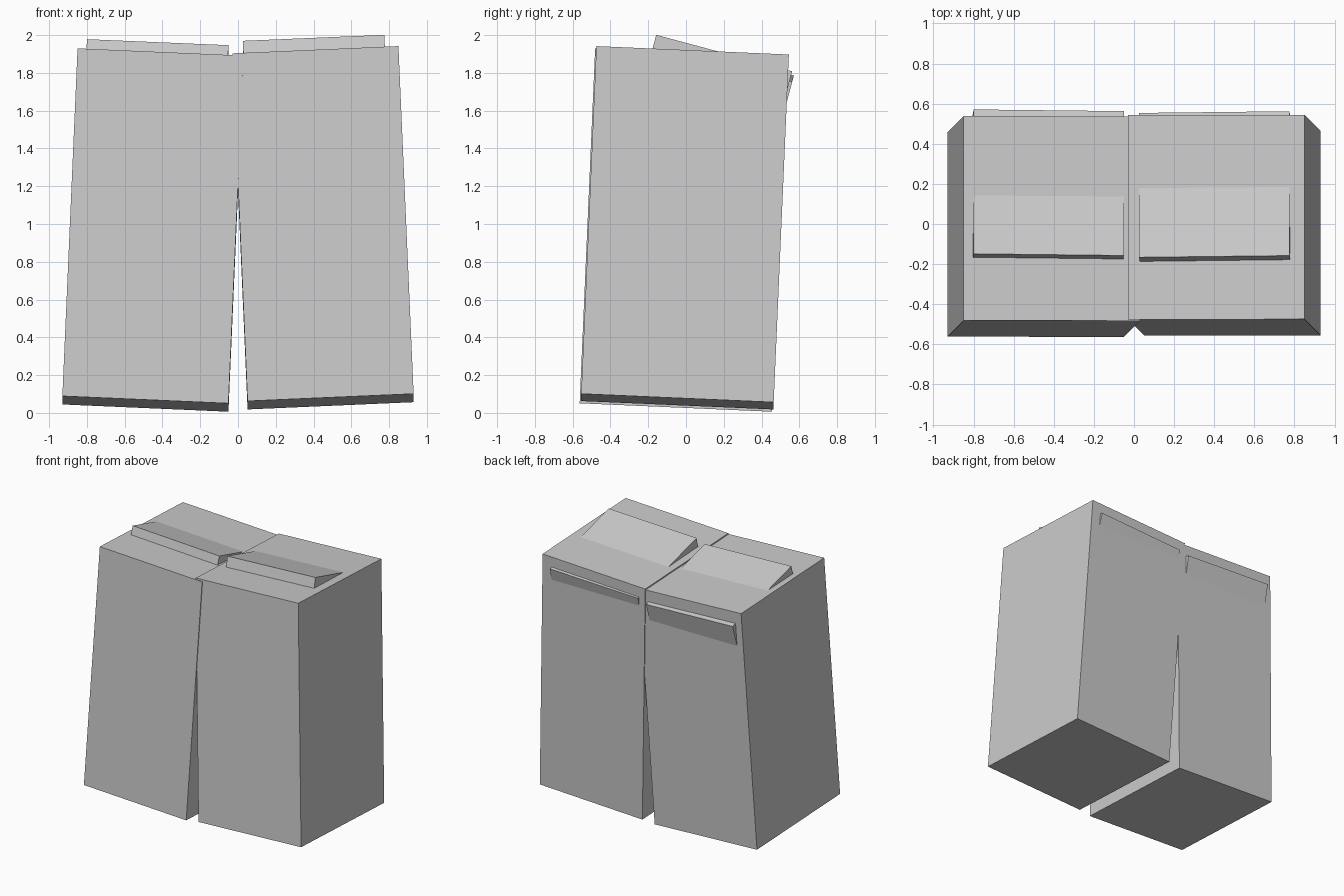
import bpy, math
from mathutils import Matrix, Vector

if "Cube" in bpy.data.objects:
    bpy.data.objects.remove(bpy.data.objects["Cube"])

grey = bpy.data.materials.new("plain grey")
grey.diffuse_color = (0.6, 0.6, 0.6, 1)
grey.use_nodes = True
grey.node_tree.nodes["Principled BSDF"].inputs["Base Color"].default_value = grey.diffuse_color


def tilted_box(name, size, centre, pitch, roll, anchor=0.0):
    """Box rolled sideways, then leaned back; anchor shifts the origin in z."""
    bpy.ops.mesh.primitive_cube_add(size=1)
    ob = bpy.context.object
    ob.name = name
    rot = Matrix.Rotation(math.radians(pitch), 4, 'X') @ Matrix.Rotation(math.radians(roll), 4, 'Y')
    shape = Matrix.Translation((0, 0, anchor)) @ Matrix.Diagonal(Vector((*size, 1)))
    ob.data.transform(Matrix.Translation(centre) @ rot @ shape)
    ob.data.materials.append(grey)


# Two legs splayed apart at the bottom and overlapping at the waist
LEG = (0.88, 1.02, 1.844)
tilted_box("left_leg", LEG, (-0.45, -0.0125, 0.968), -2.5, 2.5)
tilted_box("right_leg", LEG, (0.45, -0.006, 0.98), -2.5, -2.5)

# Sloping blocks sunk into the leg tops, placed by the centre of their upper face
THICK = 0.2
BLOCK = (0.75, 0.745, THICK)
tilted_box("left_top_block", BLOCK, (-0.425, 0.207, 1.866), -15, 2.5, -THICK / 2)
tilted_box("right_top_block", BLOCK, (0.40, 0.198, 1.889), -15, -2.5, -THICK / 2)
